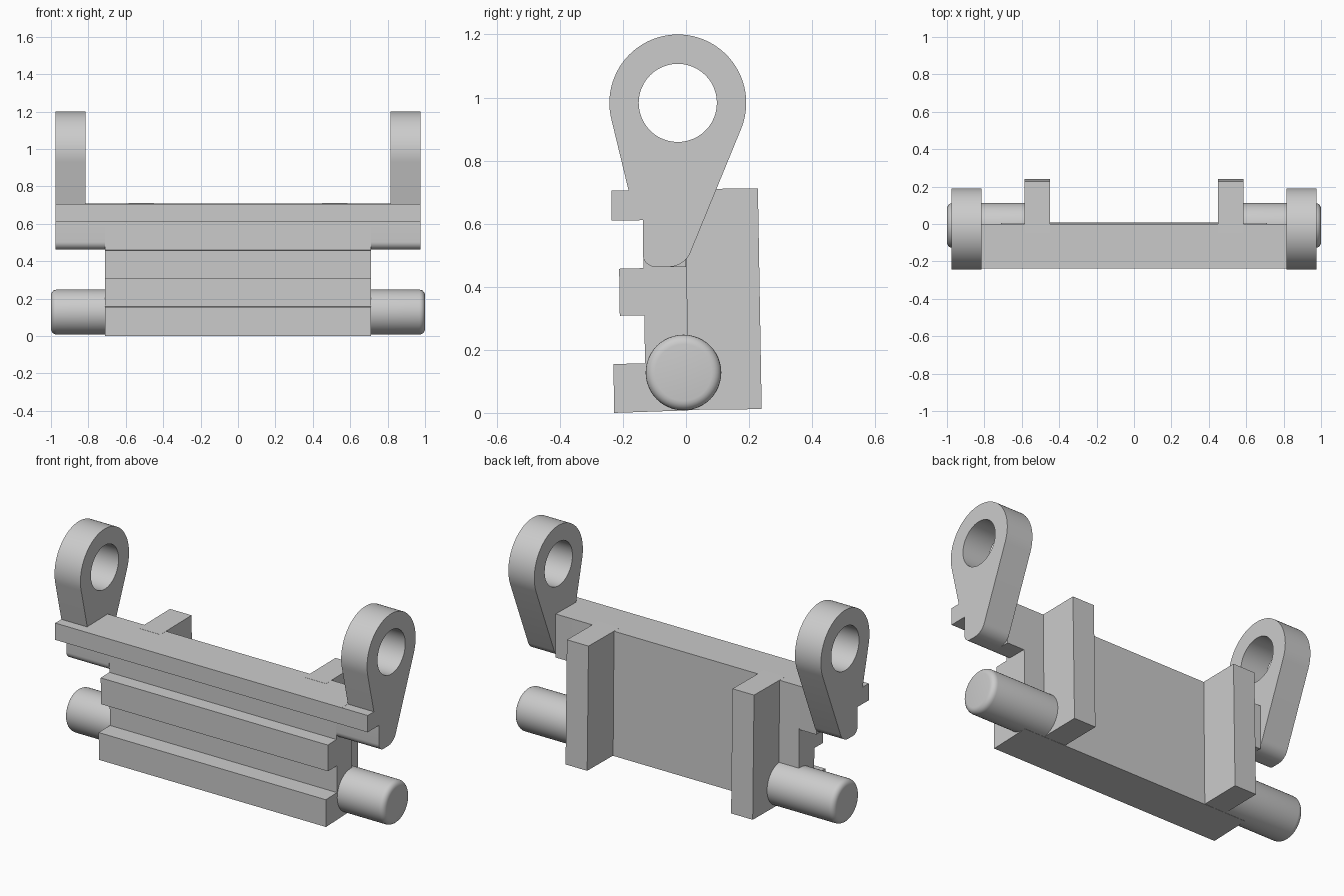
import bpy, bmesh
from math import sin, cos, radians
from mathutils import Matrix

cube = bpy.data.objects.get("Cube")
if cube:
    bpy.data.objects.remove(cube, do_unlink=True)

gray = bpy.data.materials.new("light_gray")
gray.use_nodes = True
gray.diffuse_color = (0.6, 0.6, 0.6, 1)
gray.node_tree.nodes["Principled BSDF"].inputs["Base Color"].default_value = (0.6, 0.6, 0.6, 1)


def arc(cy, cz, r, start, end, steps):
    """Points on an arc in the side (y, z) plane, angles in degrees."""
    angles = [radians(start + (end - start) * i / steps) for i in range(steps + 1)]
    return [(cy + r * cos(a), cz + r * sin(a)) for a in angles]


def finish(obj):
    obj.data.materials.clear()
    obj.data.materials.append(gray)
    bpy.ops.object.select_all(action="DESELECT")
    obj.select_set(True)
    bpy.context.view_layer.objects.active = obj
    bpy.ops.object.shade_smooth_by_angle(angle=radians(30))


def slab(name, x0, x1, *outlines):
    """Extrude side outlines along x; outlines after the first are holes."""
    curve = bpy.data.curves.new(name, "CURVE")
    curve.dimensions = "2D"
    curve.fill_mode = "BOTH"
    curve.extrude = (x1 - x0) / 2
    for points in outlines:
        spline = curve.splines.new("POLY")
        spline.points.add(len(points) - 1)
        for p, (y, z) in zip(spline.points, points):
            p.co = (y, z, 0, 1)
        spline.use_cyclic_u = True
    temp = bpy.data.objects.new(name + "_outline", curve)
    bpy.context.collection.objects.link(temp)
    bpy.context.view_layer.update()
    graph = bpy.context.evaluated_depsgraph_get()
    mesh = bpy.data.meshes.new_from_object(temp.evaluated_get(graph))
    bpy.data.objects.remove(temp, do_unlink=True)
    # Turn the outline upright: local x, y, z become y, z, x
    mesh.transform(Matrix(((0, 0, 1, (x0 + x1) / 2), (1, 0, 0, 0), (0, 1, 0, 0), (0, 0, 0, 1))))
    bm = bmesh.new()
    bm.from_mesh(mesh)
    bmesh.ops.remove_doubles(bm, verts=bm.verts, dist=0.0001)
    bmesh.ops.recalc_face_normals(bm, faces=bm.faces)
    bm.to_mesh(mesh)
    bm.free()
    obj = bpy.data.objects.new(name, mesh)
    bpy.context.collection.objects.link(obj)
    finish(obj)


# Main body with three front ledges, leaning very slightly
ledge = [(-0.237, 0.705), (-0.237, 0.61), (-0.137, 0.611)]
slab("body", -0.71, 0.71,
     [(0.008, 0.008), (0, 0.709)] + ledge +
     [(-0.135, 0.459), (-0.212, 0.457), (-0.21, 0.308), (-0.132, 0.309),
      (-0.13, 0.157), (-0.23, 0.155), (-0.228, 0.0)])

# Rounded lower front corner shared by the shoulders and the lugs
toe = arc(-0.097, 0.503, 0.04, 180, 270, 8)
shoulder = ledge + toe + [(0, 0.463), (0, 0.709)]

# Eyelet lug: round head, tapering sides, ledge end and rounded foot
head_y, head_z = -0.026, 0.983
lug = (arc(head_y, head_z, 0.217, -22, 194, 48) + [(-0.182, 0.705)] + ledge + toe +
       arc(-0.055, 0.538, 0.075, 270, 338, 8))
hole = arc(head_y, head_z, 0.124, 0, 352.5, 47)

rib = [(-0.05, 0.009), (0.24, 0.012), (0.228, 0.712), (-0.05, 0.709)]


def pin(name, sign):
    """Round pin with a softened outer end."""
    bpy.ops.mesh.primitive_cylinder_add(
        vertices=48, radius=0.12, depth=0.5,
        location=(sign * 0.75, -0.008, 0.128), rotation=(0, sign * radians(90), 0))
    obj = bpy.context.object
    obj.name = name
    bm = bmesh.new()
    bm.from_mesh(obj.data)
    rim = [e for e in bm.edges if all(v.co.z > 0.2 for v in e.verts)]
    bmesh.ops.bevel(bm, geom=rim, offset=0.03, segments=5, profile=0.5, affect="EDGES")
    bm.to_mesh(obj.data)
    bm.free()
    finish(obj)


for side, sign in (("left", 1), ("right", -1)):
    for part, a, b, outlines in (("shoulder", 0.71, 0.815, [shoulder]),
                                 ("lug", 0.815, 0.977, [lug, hole]),
                                 ("rib", 0.45, 0.585, [rib])):
        x0, x1 = sorted((sign * a, sign * b))
        slab(f"{side}_{part}", x0, x1, *outlines)
    pin(f"{side}_pin", sign)
